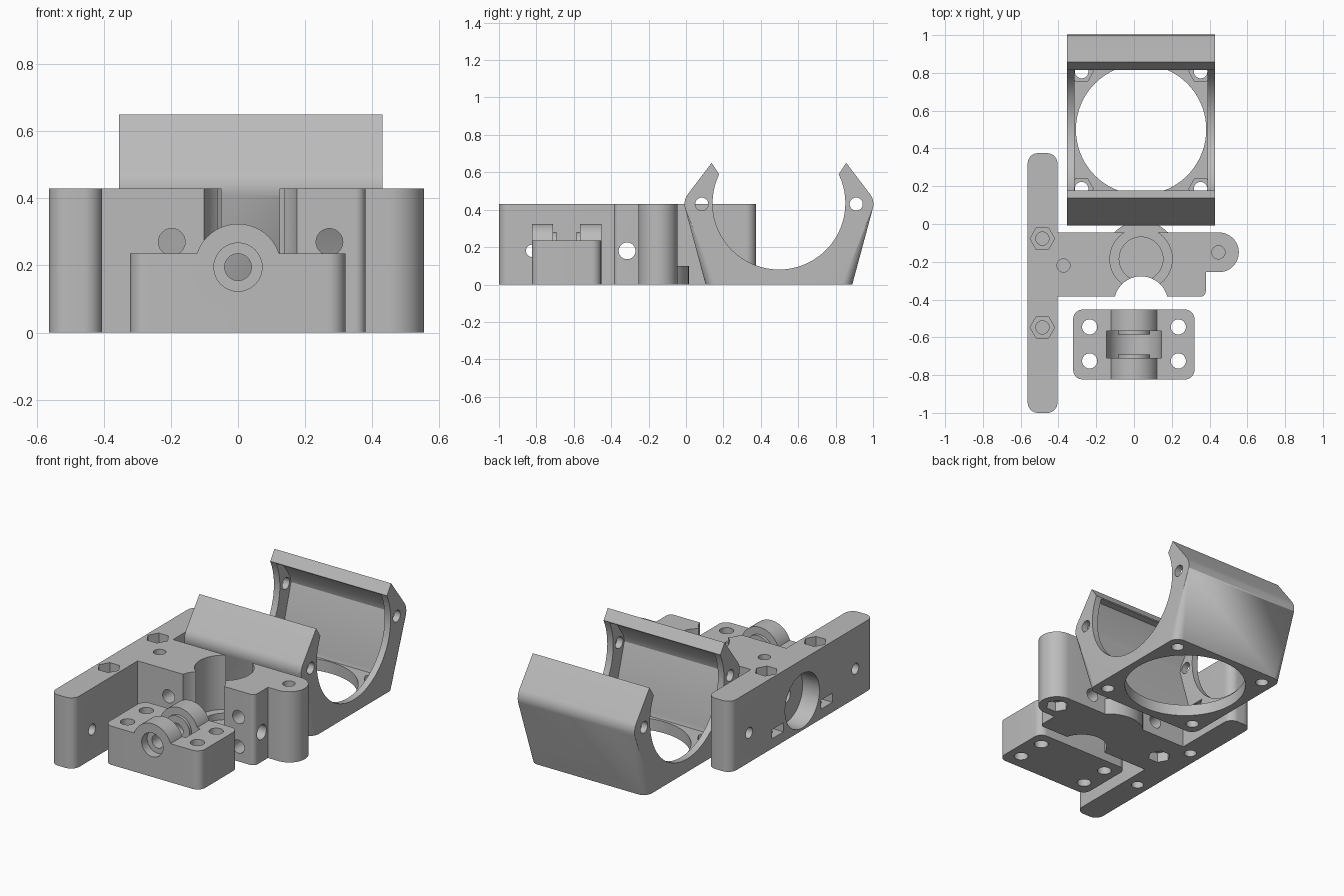
import bpy, bmesh
from math import cos, sin, pi, radians
from mathutils import Vector

cube = bpy.data.objects.get("Cube")
if cube:
    bpy.data.objects.remove(cube, do_unlink=True)

grey = bpy.data.materials.new("light grey plastic")
grey.use_nodes = True
GREY = (0.5, 0.5, 0.5, 1)
grey.diffuse_color = GREY
grey.node_tree.nodes["Principled BSDF"].inputs["Base Color"].default_value = GREY


def arc(cx, cy, r, start, end, n=10):
    angles = [radians(start + (end - start) * i / n) for i in range(n + 1)]
    return [(cx + r * cos(a), cy + r * sin(a)) for a in angles]


def round_rect(x0, x1, y0, y1, r):
    return (arc(x1 - r, y1 - r, r, 0, 90) + arc(x0 + r, y1 - r, r, 90, 180)
            + arc(x0 + r, y0 + r, r, 180, 270) + arc(x1 - r, y0 + r, r, 270, 360))


def place(axis, p, h):
    """Map a flat point and a height along the axis into space."""
    a, b = p
    return Vector({"x": (h, a, b), "y": (a, h, b), "z": (a, b, h)}[axis])


def finish(bm, name):
    bmesh.ops.recalc_face_normals(bm, faces=bm.faces)
    mesh = bpy.data.meshes.new(name)
    bm.to_mesh(mesh)
    bm.free()
    obj = bpy.data.objects.new(name, mesh)
    bpy.context.collection.objects.link(obj)
    mesh.materials.append(grey)
    return obj


def prism(name, outline, axis, lo, hi):
    bm = bmesh.new()
    low = [bm.verts.new(place(axis, p, lo)) for p in outline]
    high = [bm.verts.new(place(axis, p, hi)) for p in outline]
    bm.faces.new(low)
    bm.faces.new(high)
    for i in range(len(low)):
        j = (i + 1) % len(low)
        bm.faces.new((low[i], low[j], high[j], high[i]))
    return finish(bm, name)


def rod(axis, a, b, r, lo, hi, sides=32):
    pts = [(a + r * cos(2 * pi * i / sides), b + r * sin(2 * pi * i / sides))
           for i in range(sides)]
    return prism("helper", pts, axis, lo, hi)


def box(x0, x1, y0, y1, z0, z1):
    return prism("helper", [(x0, y0), (x1, y0), (x1, y1), (x0, y1)], "z", z0, z1)


def combine(obj, operation, *tools):
    for tool in tools:
        tool.hide_render = True
        mod = obj.modifiers.new("join", "BOOLEAN")
        mod.operation = operation
        mod.solver = "EXACT"
        mod.object = tool
        bpy.context.view_layer.update()
        result = bpy.data.meshes.new_from_object(
            obj.evaluated_get(bpy.context.evaluated_depsgraph_get()))
        obj.modifiers.clear()
        obj.data = result
        bpy.data.objects.remove(tool, do_unlink=True)


H = 0.43      # carriage height
CX = 0.0375   # centre line of carriage and duct

# Carriage: mounting bar, body, side lug and round nozzle seat
carriage = prism("carriage", round_rect(-0.563, -0.405, -1, 0.375, 0.055), "z", 0, H)
body = [(-0.45, -0.385)] + arc(0.35, -0.355, 0.03, 270, 360) + [(0.38, -0.045), (-0.45, -0.045)]
lug = [(0.3, -0.255)] + arc(0.45, -0.15, 0.105, -90, 90, 24) + [(0.3, -0.045)]
combine(carriage, "UNION", prism("helper", body, "z", 0, H),
        prism("helper", lug, "z", 0, H))
combine(carriage, "DIFFERENCE", rod("z", CX, -0.185, 0.165, 0.1, 0.5, 48))
combine(carriage, "UNION", rod("z", CX, -0.185, 0.2, 0, 0.1, 48))
combine(carriage, "DIFFERENCE",
        rod("z", CX, -0.185, 0.116, 0.06, 0.5, 48),
        rod("z", CX, -0.42, 0.143, -0.1, 0.5, 48))

# Carriage: filament path and motor recess
combine(carriage, "DIFFERENCE",
        rod("x", -0.315, 0.18, 0.045, -0.7, 0.7),
        rod("x", -0.3125, 0.18, 0.165, -0.7, -0.45, 48))

# Carriage: clamp bolt holes through the front
for x in (CX - 0.235, CX + 0.235):
    for z in (0.09, 0.27):
        combine(carriage, "DIFFERENCE", rod("y", x, z, 0.04, -0.5, 0.1, 24))

# Carriage: bar screws, hex pockets and nut slots
for side in (-1, 1):
    y = -0.3125 + side * 0.235
    combine(carriage, "DIFFERENCE",
            rod("z", -0.485, y, 0.035, 0.15, 0.5, 24),
            rod("z", -0.485, y, 0.065, 0.35, 0.5, 6),
            rod("z", -0.485, y, 0.035, -0.1, 0.1, 24),
            box(-0.7, -0.43, y - 0.055, y + 0.055, 0.06, 0.115),
            rod("x", -0.3125 + side * 0.51, 0.18, 0.033, -0.7, -0.3, 24))

# Carriage: screws with nut pockets underneath
for x, y in ((0.447, -0.15), (-0.373, -0.22)):
    combine(carriage, "DIFFERENCE",
            rod("z", x, y, 0.035, 0.08, 0.5, 24),
            rod("z", x, y, 0.065, -0.1, 0.06, 6))

# Idler clamp: block, axle boss, bearing slot with spacers, holes
clamp = prism("idler_clamp", round_rect(-0.322, 0.32, -0.823, -0.453, 0.05), "z", 0, 0.235)
combine(clamp, "UNION", rod("y", 0, 0.195, 0.129, -0.823, -0.453, 48))
combine(clamp, "DIFFERENCE",
        rod("y", 0, 0.195, 0.145, -0.71, -0.567, 48),
        box(-0.145, 0.145, -0.71, -0.567, 0.195, 0.4))
for y0, y1 in ((-0.72, -0.692), (-0.585, -0.557)):
    combine(clamp, "UNION", rod("y", 0, 0.195, 0.085, y0, y1))
combine(clamp, "DIFFERENCE",
        rod("y", 0, 0.195, 0.04, -0.9, -0.4),
        rod("y", 0, 0.195, 0.072, -0.9, -0.77),
        rod("y", 0, 0.195, 0.072, -0.505, -0.4))
for x in (-0.235, 0.235):
    for y in (-0.545, -0.725):
        combine(clamp, "DIFFERENCE", rod("z", x, y, 0.04, -0.1, 0.4, 24))

# Fan duct: hull from a rounded base to the sharp-ended cradle profile
X0, X1, YC, ZC = -0.355, 0.43, 0.497, 0.435
half = arc(0.08, H, 0.088, 195, 145, 8) + [(0.137, 0.65)]
profile = half + [(2 * YC - y, z) for y, z in half]
bm = bmesh.new()
for p in round_rect(X0, X1, 0.105, 0.889, 0.055):
    bm.verts.new(place("z", p, 0))
for x in (X0, X1):
    for p in profile:
        bm.verts.new(place("x", p, x))
bmesh.ops.convex_hull(bm, input=bm.verts)
bmesh.ops.dissolve_limit(bm, angle_limit=0.002, verts=bm.verts, edges=bm.edges)
duct = finish(bm, "fan_duct")

# Fan duct: round cradle, open mouth, hollow inside and outlet
side = [(0.14, 0.07), (0.035, 0.42), (0.045, 0.46), (0.13, 0.585)]
cavity = side + [(2 * YC - y, z) for y, z in reversed(side)]
mouth = [(0.117, 0.68), (0.177, 0.59), (2 * YC - 0.177, 0.59), (2 * YC - 0.117, 0.68)]
combine(duct, "DIFFERENCE",
        rod("x", YC, ZC, 0.355, -0.6, 0.6, 72),
        prism("helper", mouth, "x", -0.6, 0.6),
        prism("helper", cavity, "x", X0 + 0.04, X1 - 0.04),
        rod("z", CX, YC + 0.003, 0.345, -0.1, 0.3, 72))

# Fan duct: corner nut pockets and cross bolts
for sy in (-1, 1):
    combine(duct, "DIFFERENCE", rod("x", YC + sy * 0.413, H, 0.035, -0.6, 0.6, 24))
    for sx in (-1, 1):
        x, y = CX + sx * 0.315, YC + sy * 0.31
        combine(duct, "DIFFERENCE",
                rod("z", x, y, 0.036, -0.1, 0.2, 24),
                rod("z", x, y, 0.062, 0.04, 0.16, 6))

# Smooth the round surfaces and keep the edges crisp
bpy.ops.object.select_all(action="DESELECT")
for obj in (carriage, clamp, duct):
    obj.select_set(True)
    bpy.context.view_layer.objects.active = obj
bpy.ops.object.shade_smooth_by_angle(angle=radians(25))
